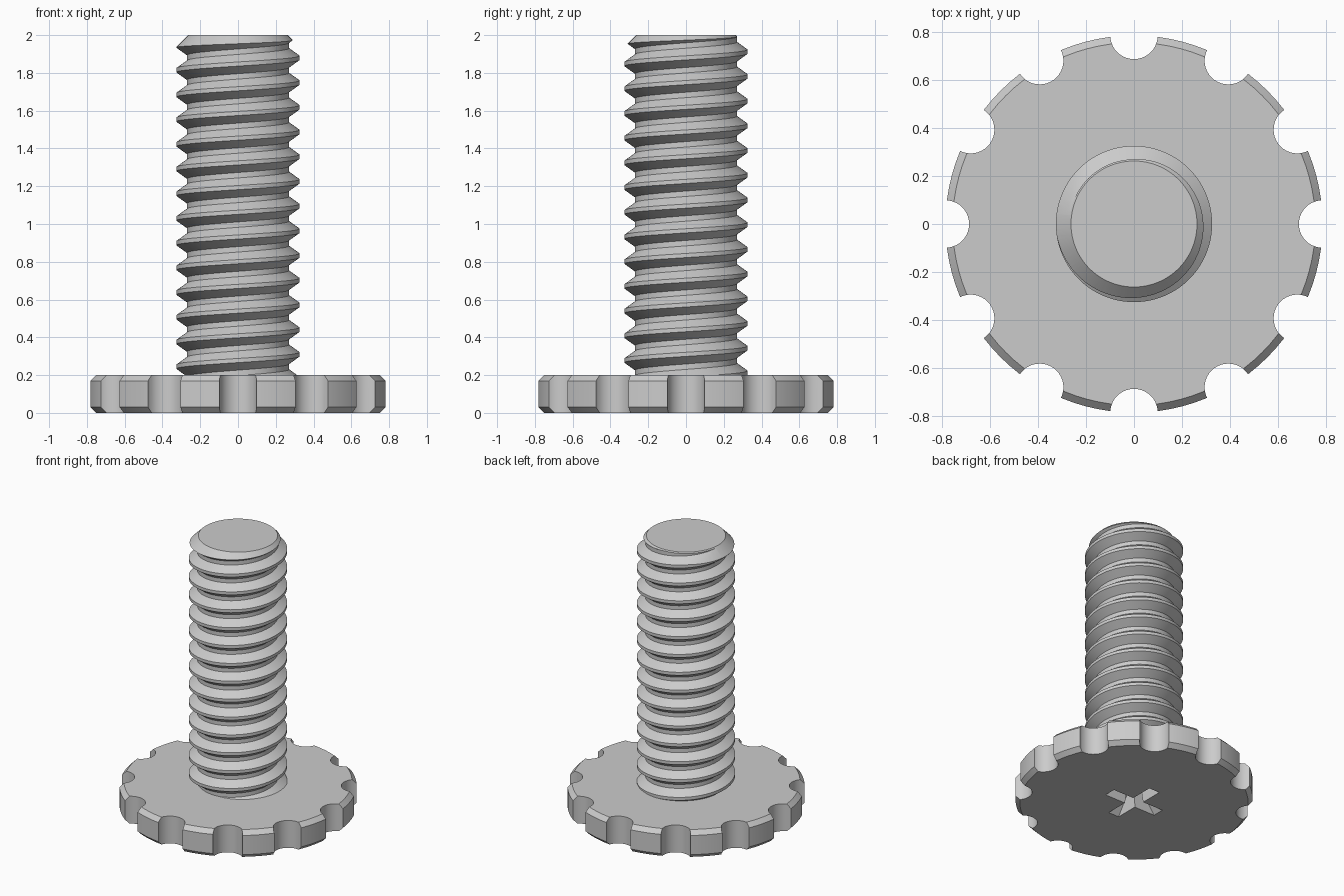
import bpy, bmesh
from math import sin, cos, pi

old = bpy.data.objects.get("Cube")
if old:
    bpy.data.objects.remove(old)

HEAD_R, HEAD_H, BEVEL = 0.787, 0.2, 0.03
PITCH, CREST_R, ROOT_R = 0.1308, 0.326, 0.27
TOP = 2.0
STEPS = 96

steel = bpy.data.materials.new("plain grey steel")
steel.diffuse_color = (0.6, 0.6, 0.6, 1)
steel.use_nodes = True
steel.node_tree.nodes["Principled BSDF"].inputs["Base Color"].default_value = (0.6, 0.6, 0.6, 1)


def finish(name, bm):
    bmesh.ops.recalc_face_normals(bm, faces=bm.faces)
    mesh = bpy.data.meshes.new(name)
    bm.to_mesh(mesh)
    bm.free()
    mesh.materials.append(steel)
    ob = bpy.data.objects.new(name, mesh)
    bpy.context.collection.objects.link(ob)
    return ob


def loft(bm, rings):
    """Closed solid through a stack of equal-length rings of points."""
    rows = [[bm.verts.new(p) for p in ring] for ring in rings]
    n = len(rows[0])
    for a, b in zip(rows, rows[1:]):
        for i in range(n):
            j = (i + 1) % n
            bm.faces.new((a[i], a[j], b[j], b[i]))
    bm.faces.new(rows[0][::-1])
    bm.faces.new(rows[-1])


def circle(r, z, n=STEPS, cx=0, cy=0):
    return [(cx + r * cos(2 * pi * i / n), cy + r * sin(2 * pi * i / n), z) for i in range(n)]


def boolean(ob, cutter, operation):
    """Apply a boolean and drop the cutter."""
    cutter.hide_render = True
    mod = ob.modifiers.new("cut", 'BOOLEAN')
    mod.operation, mod.object, mod.solver = operation, cutter, 'EXACT'
    bpy.context.view_layer.objects.active = ob
    bpy.ops.object.modifier_apply(modifier=mod.name)
    bpy.data.objects.remove(cutter)


def smooth(ob):
    bpy.ops.object.select_all(action='DESELECT')
    ob.select_set(True)
    bpy.context.view_layer.objects.active = ob
    bpy.ops.object.shade_smooth_by_angle(angle=0.4)


# Head: chamfered disc
bm = bmesh.new()
loft(bm, [circle(HEAD_R - BEVEL, 0), circle(HEAD_R, BEVEL),
          circle(HEAD_R, HEAD_H - BEVEL), circle(HEAD_R - BEVEL, HEAD_H)])
head = finish("head", bm)

# Twelve round grip notches around the rim
bm = bmesh.new()
for k in range(12):
    a = k * pi / 6
    x, y = HEAD_R * cos(a), HEAD_R * sin(a)
    loft(bm, [circle(0.099, z, 40, x, y) for z in (-0.1, HEAD_H + 0.1)])
boolean(head, finish("notch_cutter", bm), 'DIFFERENCE')


# Tapered cross-shaped driver recess underneath
def cross(length, half, z):
    pts = []
    for k in range(4):
        c, s = cos(k * pi / 2), sin(k * pi / 2)
        for u, v in ((length, -half), (length, half), (half, half)):
            pts.append((u * c - v * s, u * s + v * c, z))
    return pts


bm = bmesh.new()
loft(bm, [cross(0.22, 0.045, -0.02), cross(0.21, 0.043, 0), cross(0.1, 0.03, 0.13)])
boolean(head, finish("recess_cutter", bm), 'DIFFERENCE')
smooth(head)

# Threaded shaft: thread profile swept along a right-handed helix
profile = [(ROOT_R, -0.051), (CREST_R, -0.011), (CREST_R, 0.011), (ROOT_R, 0.051)]
start = 0.31 - 3 * PITCH
bm = bmesh.new()
rows = []
for s in range(STEPS * 19):
    a = 2 * pi * s / STEPS
    z = start + PITCH * s / STEPS
    rows.append([bm.verts.new((r * cos(a), r * sin(a), z + dz)) for r, dz in profile])
for s in range(len(rows) - 1):
    a, b = rows[s], rows[s + 1]
    for p in range(3):
        bm.faces.new((a[p], b[p], b[p + 1], a[p + 1]))
    if s + 1 + STEPS < len(rows):
        c, d = rows[s + STEPS], rows[s + STEPS + 1]
        bm.faces.new((a[3], b[3], d[0], c[0]))

# Trim both ends flat and cap them
for z, up in ((HEAD_H - 0.02, -1), (TOP + 0.04, 1)):
    bmesh.ops.bisect_plane(bm, geom=bm.verts[:] + bm.edges[:] + bm.faces[:],
                           plane_co=(0, 0, z), plane_no=(0, 0, up), clear_outer=True)
bmesh.ops.remove_doubles(bm, verts=bm.verts, dist=1e-5)
bmesh.ops.holes_fill(bm, edges=[e for e in bm.edges if e.is_boundary], sides=0)
shaft = finish("threaded_shaft", bm)

# Chamfered tip
bm = bmesh.new()
loft(bm, [circle(0.4, 0), circle(0.4, TOP - 0.137), circle(0.263, TOP)])
boolean(shaft, finish("tip_cutter", bm), 'INTERSECT')
smooth(shaft)
